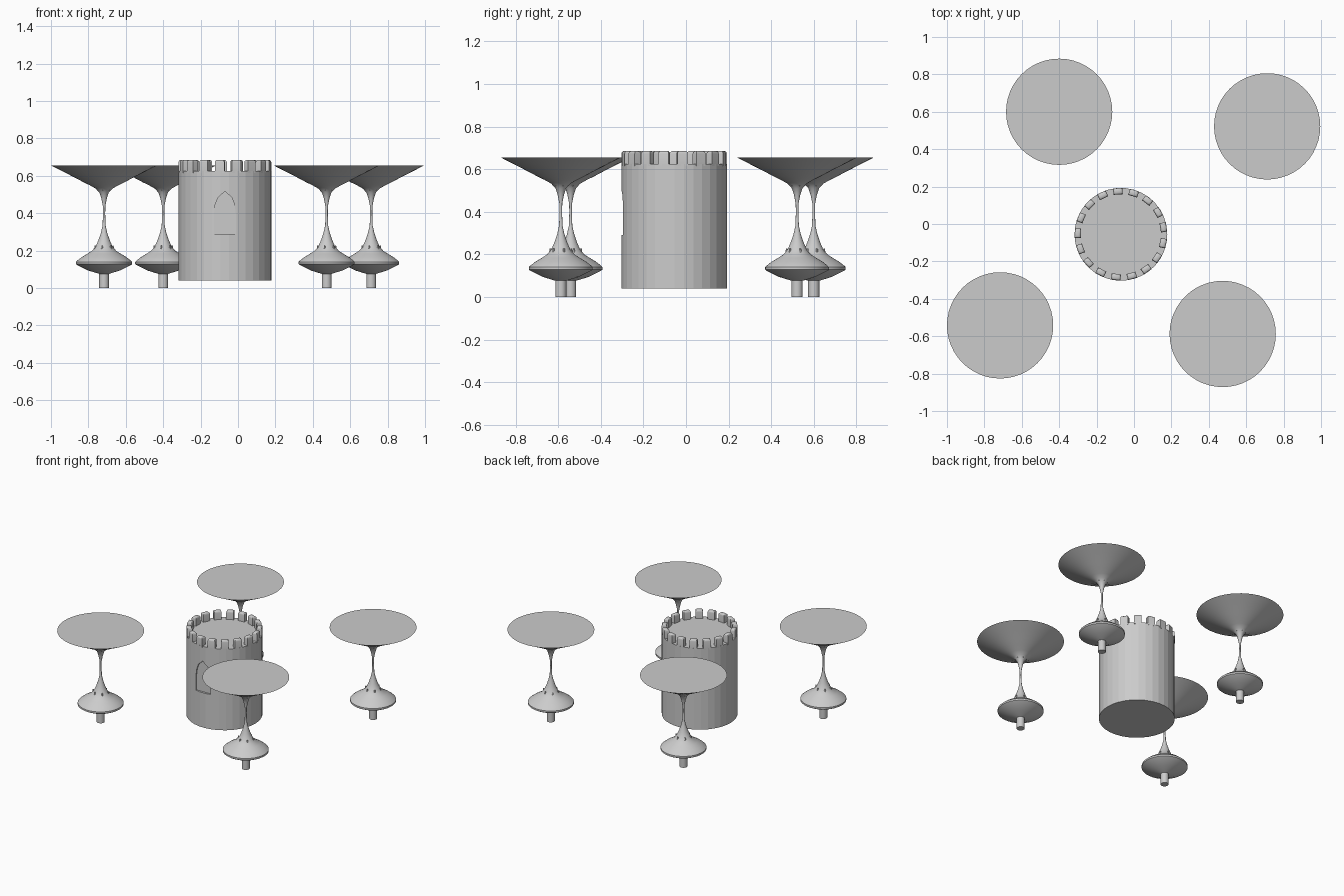
import bpy, bmesh, math
from math import cos, sin, pi, radians

if "Cube" in bpy.data.objects:
    bpy.data.objects.remove(bpy.data.objects["Cube"])

CX, CY, R = -0.07, -0.055, 0.248      # tower axis and radius
N = 17                                # battlement count


def finish(bm, name, loc=(0, 0, 0), smooth=None):
    bmesh.ops.recalc_face_normals(bm, faces=bm.faces)
    me = bpy.data.meshes.new(name)
    bm.to_mesh(me)
    bm.free()
    ob = bpy.data.objects.new(name, me)
    ob.location = loc
    bpy.context.collection.objects.link(ob)
    bpy.ops.object.select_all(action='DESELECT')
    ob.select_set(True)
    bpy.context.view_layer.objects.active = ob
    if smooth:
        bpy.ops.object.shade_smooth_by_angle(angle=radians(smooth))
    return ob


def lathe(profile, seg):
    """Closed solid of revolution from (radius, z) points."""
    bm = bmesh.new()
    rings = [[bm.verts.new((r * cos(2 * pi * i / seg), r * sin(2 * pi * i / seg), z))
              for i in range(seg)] for r, z in profile]
    for a, b in zip(rings, rings[1:]):
        for i in range(seg):
            j = (i + 1) % seg
            bm.faces.new((a[i], a[j], b[j], b[i]))
    bm.faces.new(rings[0])
    bm.faces.new(rings[-1])
    return bm


# Tower drum
tower = finish(lathe([(R, 0.04), (R, 0.625)], 2 * N), "tower", (CX, CY, 0))

# Pointed window recess cut into the front
half = [(0.058, 0.29), (0.058, 0.40), (0.052, 0.445), (0.036, 0.485)]
outline = half + [(0, 0.517)] + [(-x, z) for x, z in reversed(half)]
bm = bmesh.new()
face = bm.faces.new([bm.verts.new((x, -0.288, z)) for x, z in outline])
ext = bmesh.ops.extrude_face_region(bm, geom=[face])
bmesh.ops.translate(bm, vec=(0, -0.06, 0),
                    verts=[v for v in ext["geom"] if isinstance(v, bmesh.types.BMVert)])
cutter = finish(bm, "window_cutter", (CX, 0, 0))
cutter.hide_render = True
mod = tower.modifiers.new("window", 'BOOLEAN')
mod.operation = 'DIFFERENCE'
mod.solver = 'EXACT'
mod.object = cutter
bpy.context.view_layer.objects.active = tower
bpy.ops.object.modifier_apply(modifier=mod.name)
bpy.data.objects.remove(cutter)

# Rounded battlements around the rim
for k in range(N):
    bm = bmesh.new()
    bmesh.ops.create_cube(bm, size=1)
    bmesh.ops.scale(bm, vec=(0.034, 0.05, 0.072), verts=bm.verts)
    top = [e for e in bm.edges if all(v.co.z > 0 for v in e.verts)]
    bmesh.ops.bevel(bm, geom=top, offset=0.013, segments=3, profile=0.5, affect='EDGES')
    a = radians(94) + 2 * pi * k / N
    ob = finish(bm, f"battlement_{k + 1}", smooth=40)
    ob.location = (CX + (R - 0.018) * cos(a), CY + (R - 0.018) * sin(a), 0.65)
    ob.rotation_euler.z = a

# Flared, flat-topped trees: foot, disc-shaped base, slim stem, wide crown
tree_profile = [
    (0.026, 0.0), (0.026, 0.076), (0.085, 0.094), (0.143, 0.123), (0.15, 0.128),
    (0.15, 0.140), (0.143, 0.147), (0.12, 0.165), (0.09, 0.183), (0.065, 0.199),
    (0.045, 0.222), (0.03, 0.257), (0.017, 0.295), (0.008, 0.335), (0.006, 0.40),
    (0.007, 0.44), (0.015, 0.48), (0.025, 0.51), (0.045, 0.532), (0.075, 0.549),
    (0.11, 0.566), (0.155, 0.59), (0.22, 0.623), (0.284, 0.656)]
places = [(-0.716, -0.542), (0.474, -0.588), (-0.40, 0.60), (0.712, 0.522)]

for n, (x, y) in enumerate(places, 1):
    finish(lathe(tree_profile, 48), f"tree_{n}", (x, y, 0), smooth=35)
    # Small roots and branchlets where the stem flares
    bm = bmesh.new()
    for k in range(6):
        a = 2 * pi * k / 6 + 0.3
        for r, z, r1, r2 in ((0.05, 0.209, 0.008, 0.004), (0.033, 0.538, 0.004, 0.008)):
            g = bmesh.ops.create_cone(bm, cap_ends=True, segments=6,
                                      radius1=r1, radius2=r2, depth=0.035)
            bmesh.ops.translate(bm, vec=(r * cos(a), r * sin(a), z), verts=g["verts"])
    finish(bm, f"tree_ribs_{n}", (x, y, 0), smooth=35)
